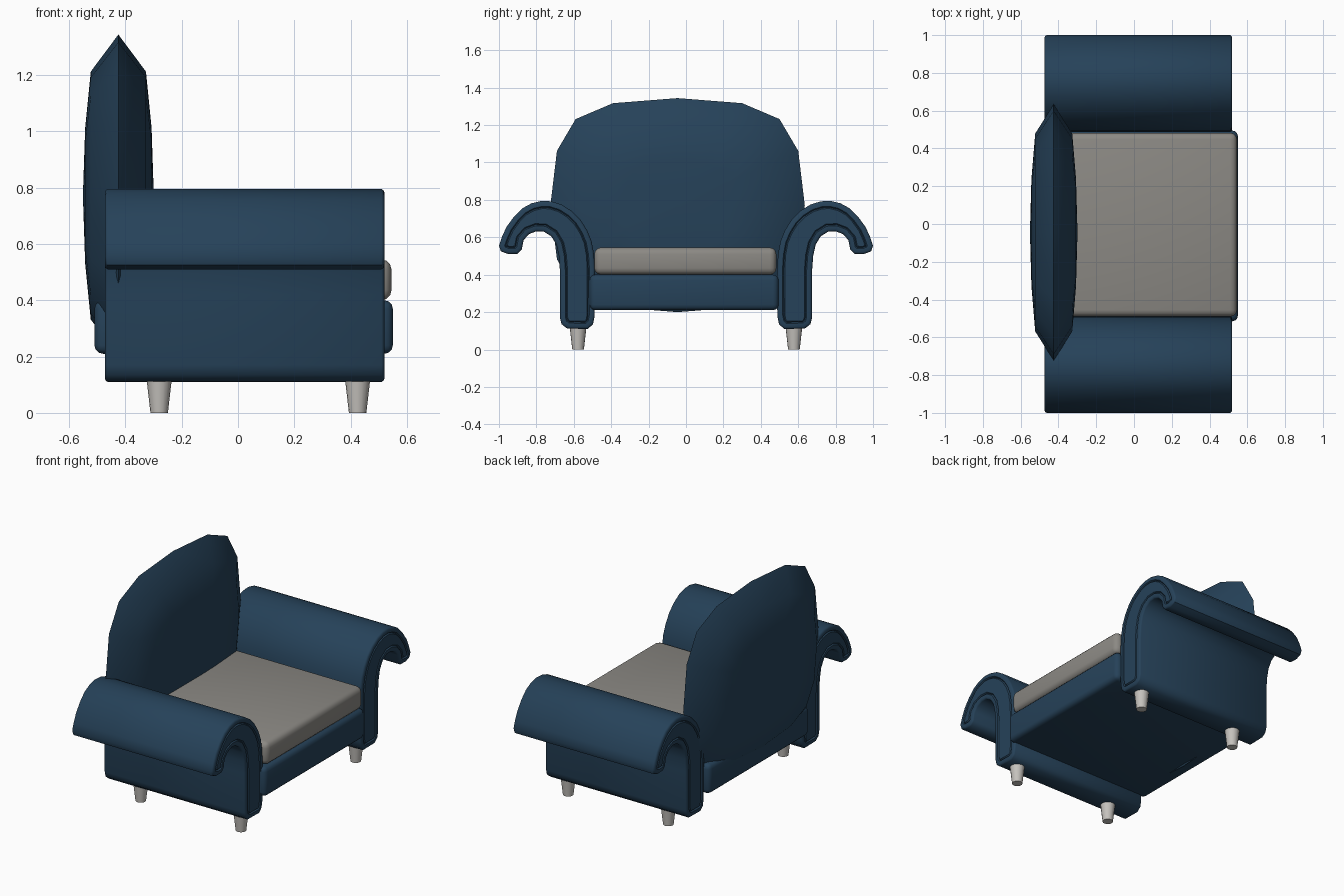
import bpy, bmesh, math
from mathutils import Vector

if "Cube" in bpy.data.objects:
    bpy.data.objects.remove(bpy.data.objects["Cube"])


def material(name, rgb):
    m = bpy.data.materials.new(name)
    m.diffuse_color = (*rgb, 1)
    m.use_nodes = True
    m.node_tree.nodes["Principled BSDF"].inputs["Base Color"].default_value = m.diffuse_color
    return m


BLUE = material("navy fabric", (0.019, 0.054, 0.100))
GREY = material("grey cushion fabric", (0.26, 0.25, 0.23))
PALE = material("pale leg", (0.56, 0.54, 0.51))


def finish(bm, name, mat, angle=40):
    bmesh.ops.recalc_face_normals(bm, faces=bm.faces[:])
    me = bpy.data.meshes.new(name)
    bm.to_mesh(me)
    bm.free()
    ob = bpy.data.objects.new(name, me)
    bpy.context.collection.objects.link(ob)
    me.materials.append(mat)
    bpy.ops.object.select_all(action='DESELECT')
    ob.select_set(True)
    bpy.context.view_layer.objects.active = ob
    bpy.ops.object.shade_smooth_by_angle(angle=math.radians(angle))
    return ob


def padded_box(name, lo, hi, bevel, mat):
    bm = bmesh.new()
    bmesh.ops.create_cube(bm, size=1)
    lo, hi = Vector(lo), Vector(hi)
    for v in bm.verts:
        v.co = (lo + hi) / 2 + v.co * (hi - lo)
    bmesh.ops.bevel(bm, geom=bm.edges[:], offset=bevel, segments=3,
                    profile=0.5, affect='EDGES')
    finish(bm, name, mat)


# Rolled arms: a scroll profile in (y, z), run along x
ARM = [(.525, .11), (.497, .135), (.488, .18), (.487, .43), (.492, .51), (.505, .58),
       (.53, .64), (.565, .695), (.61, .74), (.665, .775), (.72, .792), (.77, .795),
       (.825, .782), (.875, .755), (.92, .71), (.96, .655), (.985, .60),
       (1.0, .555), (.99, .525), (.95, .51), (.90, .512), (.878, .535), (.868, .585),
       (.84, .617), (.80, .632), (.76, .63), (.72, .605), (.693, .56), (.68, .50),
       (.674, .42), (.674, .17), (.665, .135), (.635, .112)]


def arm(name, side):
    bm = bmesh.new()
    face = bm.faces.new([bm.verts.new((-.463, side * y, z)) for y, z in ARM])
    new = bmesh.ops.extrude_face_region(bm, geom=[face])['geom']
    for v in new:
        if isinstance(v, bmesh.types.BMVert):
            v.co.x = .51
    bmesh.ops.recalc_face_normals(bm, faces=bm.faces[:])
    # rounded rim and piping groove on both ends
    for end in [f for f in bm.faces if len(f.verts) > 4]:
        for thick, depth in ((.004, .006), (.007, .004), (.018, 0), (.006, -.008), (.006, .008)):
            bmesh.ops.inset_region(bm, faces=[end], thickness=thick, depth=depth,
                                   use_even_offset=True)
    # pull the rim in so it keeps the outline
    finish(bm, name, BLUE)


arm("left_arm", -1)
arm("right_arm", 1)

# Seat base and cushion
padded_box("seat_base", (-.51, -.515, .21), (.55, .495, .40), .03, BLUE)
padded_box("seat_cushion", (-.44, -.49, .40), (.545, .483, .545), .035, GREY)

# Pillow-shaped backrest: rings of a rounded outline, ridge at the rim
QUARTER = [(0, .572), (.345, .545), (.545, .46), (.645, .29), (.68, 0)]
outline = QUARTER + [(y, -z) for y, z in QUARTER[-2::-1]]
outline += [(-y, z) for y, z in outline[-2:0:-1]]
bm = bmesh.new()


def ring(scale, dx):
    return [bm.verts.new((-.425 + dx, -.045 + y * scale, .772 + z * scale)) for y, z in outline]


rim = ring(1, 0)
for s in (-1, 1):
    prev = rim
    for scale, dx in ((.77, .098), (.42, .118)):
        cur = ring(scale, s * dx)
        for i in range(len(cur)):
            j = (i + 1) % len(cur)
            bm.faces.new((prev[i], prev[j], cur[j], cur[i]))
        prev = cur
    tip = bm.verts.new((-.425 + s * .126, -.045, .772))
    for i in range(len(prev)):
        bm.faces.new((prev[i], prev[(i + 1) % len(prev)], tip))
finish(bm, "backrest", BLUE, 60)

# Four tapered legs
for i, (x, y) in enumerate((x, y) for x in (-.28, .425) for y in (-.577, .577)):
    bm = bmesh.new()
    bmesh.ops.create_cone(bm, cap_ends=True, segments=16, radius1=.031,
                          radius2=.046, depth=.13)
    bmesh.ops.translate(bm, verts=bm.verts[:], vec=(x, y, .065))
    finish(bm, f"leg_{i + 1}", PALE)
